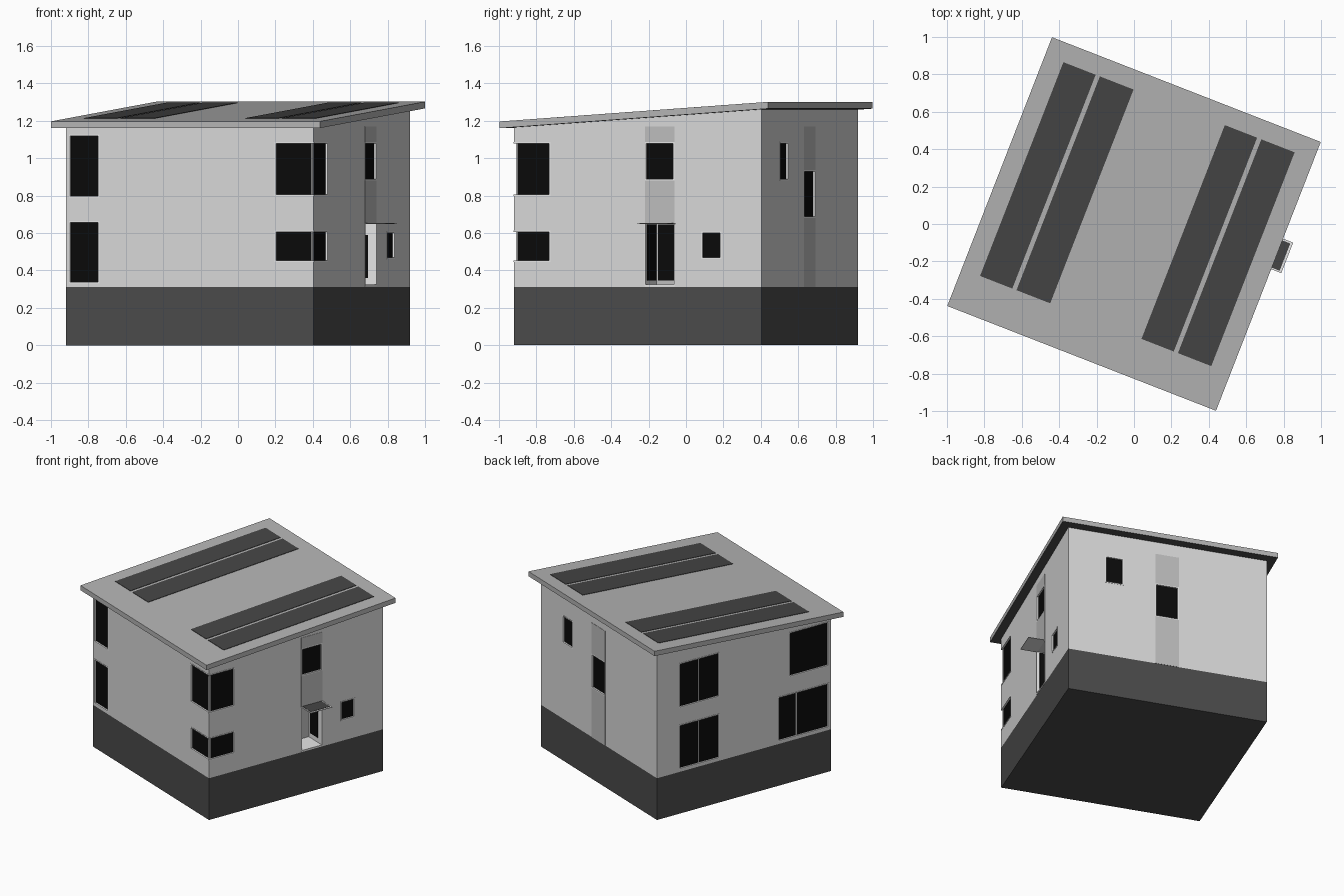
import bpy, bmesh, math

if "Cube" in bpy.data.objects:
    bpy.data.objects.remove(bpy.data.objects["Cube"])

TURN = math.radians(-21.3)      # whole house is turned on the plot
H, R = 0.71, 0.77               # half width of walls and of roof


def mat(name, r, g, b):
    m = bpy.data.materials.new(name)
    m.diffuse_color = (r, g, b, 1)
    m.use_nodes = True
    m.node_tree.nodes["Principled BSDF"].inputs["Base Color"].default_value = m.diffuse_color
    return m


WALL = mat("wall_render", 0.69, 0.69, 0.69)
PLINTH = mat("dark_plinth", 0.07, 0.07, 0.07)
ROOF = mat("roof_grey", 0.46, 0.46, 0.46)
PANEL = mat("solar_dark", 0.06, 0.06, 0.06)
GLASS = mat("black_glass", 0.003, 0.003, 0.003)
FRAME = mat("white_frame", 0.92, 0.92, 0.92)
STRIP = mat("grey_strip", 0.51, 0.51, 0.51)


def under_roof(v):
    return 1.2125 + 0.068 * v


def boxes(name, items, *mats, bottom=None, top=None):
    """One object from boxes (u0,u1,v0,v1,z0,z1); bottom/top may be slopes of v."""
    bm = bmesh.new()
    for u0, u1, v0, v1, z0, z1 in items:
        ring = [(u0, v0), (u1, v0), (u1, v1), (u0, v1)]
        lo = [bm.verts.new((u, v, bottom(v) if bottom else z0)) for u, v in ring]
        hi = [bm.verts.new((u, v, top(v) if top else z1)) for u, v in ring]
        bm.faces.new(lo[::-1])
        bm.faces.new(hi)
        for i in range(4):
            j = (i + 1) % 4
            bm.faces.new((lo[i], lo[j], hi[j], hi[i]))
    me = bpy.data.meshes.new(name)
    bm.to_mesh(me)
    bm.free()
    ob = bpy.data.objects.new(name, me)
    for m in mats:
        me.materials.append(m)
    ob.rotation_euler.z = TURN
    bpy.context.collection.objects.link(ob)
    return ob


def on_side(side, a0, a1, z0, z1, d0, d1):
    """Box on a wall: a along the wall, d outward from the wall surface."""
    if side == "front":
        return (a0, a1, -H - d1, -H - d0, z0, z1)
    if side == "back":
        return (a0, a1, H + d0, H + d1, z0, z1)
    if side == "left":
        return (-H - d1, -H - d0, a0, a1, z0, z1)
    return (H + d0, H + d1, a0, a1, z0, z1)


# Plinth and walls with sloped top
boxes("plinth", [(-H, H, -H, H, 0, 0.312)], PLINTH)
walls = boxes("walls", [(-H, H, -H, H, 0.312, 1)], WALL, top=lambda v: under_roof(v) + 0.005)


def cut(name, box):
    c = boxes(name, [box], WALL)
    c.hide_render = True
    c.hide_viewport = True
    c.display_type = 'WIRE'
    m = walls.modifiers.new(name, 'BOOLEAN')
    m.operation, m.solver, m.object = 'DIFFERENCE', 'EXACT', c


# Windows: name, side, extent along wall, heights, mullions, corner end
LOW, HIGH = (0.33, 0.665), (0.79, 1.125)
windows = [
    ("front_low", "front", -0.692, -0.517, *LOW, [], 0),
    ("front_high", "front", -0.692, -0.517, *HIGH, [], 0),
    ("corner_front_low", "front", 0.486, H, 0.445, 0.613, [], 1),
    ("corner_front_high", "front", 0.486, H, 0.797, 1.087, [], 1),
    ("corner_right_low", "right", -H, -0.5, 0.445, 0.613, [], -1),
    ("corner_right_high", "right", -H, -0.5, 0.797, 1.087, [], -1),
    ("right_upper", "right", 0.041, 0.212, 0.88, 1.087, [], 0),
    ("right_small", "right", 0.363, 0.48, 0.462, 0.608, [], 0),
    ("back_stair", "back", -0.08, 0.087, 0.68, 0.937, [], 0),
    ("back_small", "back", 0.315, 0.446, 0.88, 1.087, [], 0),
    ("left_low", "left", 0.2, 0.53, *LOW, [0.365], 0),
    ("left_high", "left", 0.2, 0.53, *HIGH, [0.365], 0),
    ("left_terrace", "left", -0.692, -0.275, *LOW, [-0.43], 0),
    ("left_front_high", "left", -0.692, -0.365, *HIGH, [], 0),
]
DEEP, W = -0.013, 0.008
for name, side, a0, a1, z0, z1, mullions, corner in windows:
    c0, c1 = a0 - 0.03 * (corner < 0), a1 + 0.03 * (corner > 0)
    cut(name + "_cutter", on_side(side, c0, c1, z0, z1, DEEP, 0.03))
    g0, g1 = a0 - DEEP * (corner < 0), a1 + DEEP * (corner > 0)
    boxes(name + "_glass", [on_side(side, g0, g1, z0, z1, DEEP - 0.002, DEEP + 0.003)], GLASS)
    bars = [on_side(side, a0, a1, z0, z0 + W, DEEP, 0.002),
            on_side(side, a0, a1, z1 - W, z1, DEEP, 0.002)]
    if corner >= 0:
        bars.append(on_side(side, a0, a0 + W, z0, z1, DEEP, 0.002))
    if corner <= 0:
        bars.append(on_side(side, a1 - W, a1, z0, z1, DEEP, 0.002))
    bars += [on_side(side, m - 0.003, m + 0.003, z0, z1, DEEP, -0.006) for m in mullions]
    boxes(name + "_frame", bars, FRAME)

# Slim posts of the corner windows
boxes("corner_posts", [(0.694, 0.702, -0.702, -0.694, z0, z1)
                       for z0, z1 in ((0.445, 0.613), (0.797, 1.087))], FRAME)

# Grey strips above the door and along the stair window
boxes("right_strip", [on_side("right", 0.041, 0.212, a, b, -0.002, 0.002)
                      for a, b in ((0.652, 0.88), (1.087, 1.168))], STRIP)
boxes("back_strip", [on_side("back", -0.08, 0.087, a, b, -0.002, 0.002)
                     for a, b in ((0.312, 0.68), (0.937, 1.168))], STRIP)

# Recessed entrance with white linings and glazed sides
D0, D1, IN = 0.041, 0.212, 0.55
cut("entrance_cutter", (IN, 0.8, D0, D1, 0.318, 0.65))
boxes("entrance_lining", [(IN, H + 0.002, D0 - 0.002, D0 + 0.004, 0.318, 0.65),
                          (IN, H + 0.002, D1 - 0.004, D1 + 0.002, 0.318, 0.65),
                          (IN, H + 0.002, D0, D1, 0.314, 0.325)], FRAME)
boxes("entrance_back", [(IN - 0.002, IN + 0.003, D0, D1, 0.318, 0.65)], STRIP)
boxes("entrance_glass", [(IN, IN + 0.006, 0.055, 0.15, 0.345, 0.645),
                         (IN + 0.01, 0.69, D0, D0 + 0.007, 0.345, 0.645),
                         (IN + 0.02, 0.665, D1 - 0.007, D1, 0.36, 0.59)], GLASS)

# Flat canopy over the entrance
boxes("canopy", [(H - 0.002, 0.828, D0, 0.216, 0.648, 0.652)], FRAME)
boxes("canopy_cover", [(H, 0.815, 0.05, 0.206, 0.651, 0.654)], PANEL)

# Sloped roof slab with dark underside
roof = boxes("roof", [(-R, R, -R, R, 0, 1)], ROOF, PLINTH,
             bottom=under_roof, top=lambda v: under_roof(v) + 0.036)
for p in roof.data.polygons:
    p.material_index = 1 if p.normal.z < -0.5 else 0

# Four long solar strips
boxes("solar_panels", [(a, b, -0.557, 0.668, 0, 1) for a, b in
                       ((-0.665, -0.48), (-0.456, -0.263), (0.26, 0.445), (0.469, 0.66))],
      PANEL, bottom=lambda v: under_roof(v) + 0.034, top=lambda v: under_roof(v) + 0.039)
